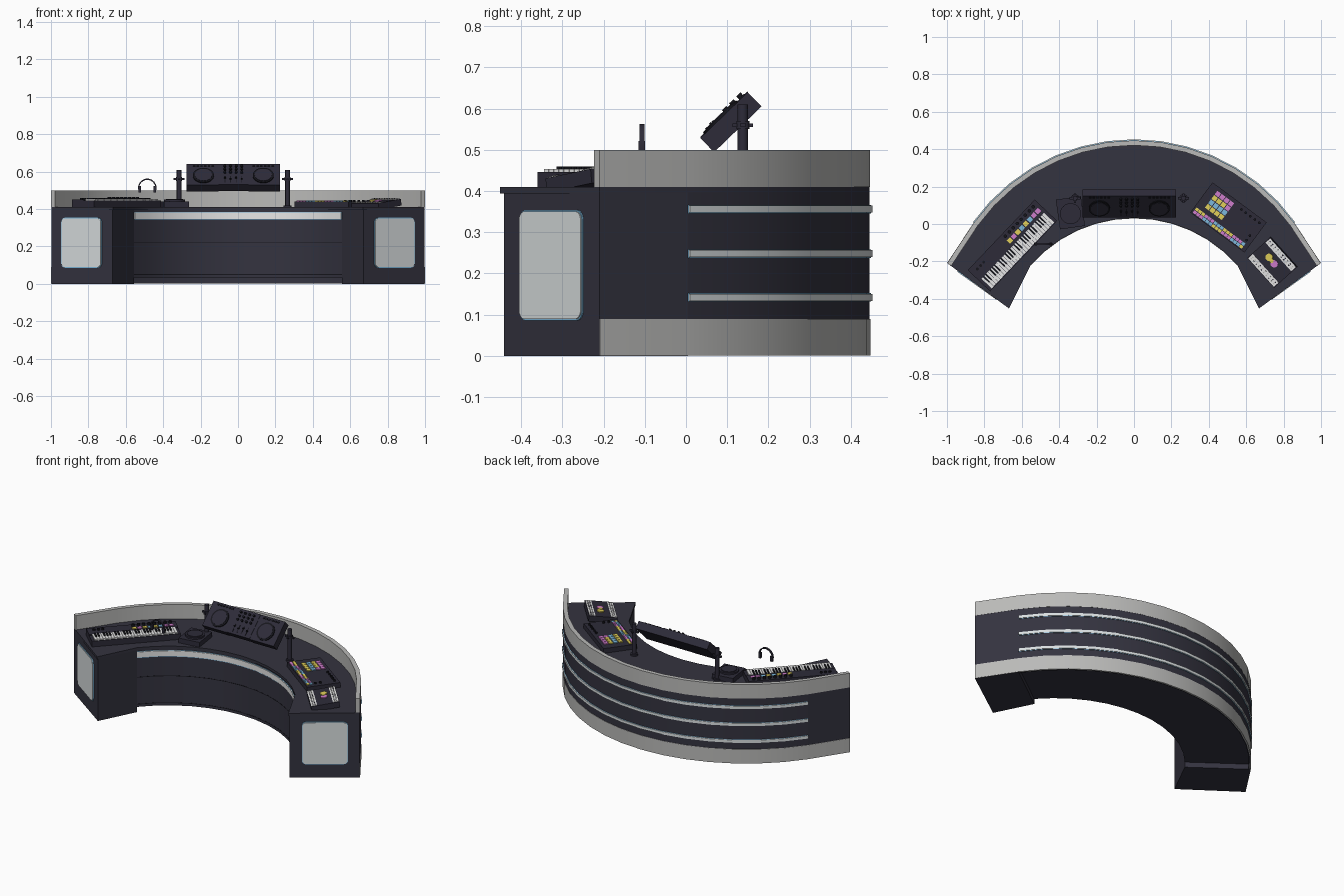
import bpy, bmesh, math, random
from mathutils import Matrix, Vector

if "Cube" in bpy.data.objects:
    bpy.data.objects.remove(bpy.data.objects["Cube"])

random.seed(4)

def colour(name, r, g, b):
    m = bpy.data.materials.new(name)
    m.diffuse_color = (r, g, b, 1)
    m.use_nodes = True
    m.node_tree.nodes["Principled BSDF"].inputs["Base Color"].default_value = m.diffuse_color
    return m

BODY = colour("dark slate", .034, .033, .050)
GEAR = colour("gear charcoal", .026, .024, .040)
BLACK = colour("black", .008, .008, .012)
GREY = colour("trim grey", .49, .49, .48)
PANEL = colour("panel white", .70, .74, .75)
WHITE = colour("key white", .82, .82, .82)
YELLOW = colour("yellow", .75, .62, .10)
PINK = colour("pink", .62, .20, .60)
BLUE = colour("light blue", .20, .48, .72)
PADS = [YELLOW, PINK, BLUE]

def finish(name, bm, mats, M=Matrix()):
    bmesh.ops.recalc_face_normals(bm, faces=bm.faces)
    bm.transform(M)
    me = bpy.data.meshes.new(name)
    bm.to_mesh(me)
    bm.free()
    for m in mats:
        me.materials.append(m)
    for p in me.polygons:
        p.use_smooth = True
    me.set_sharp_from_angle(angle=math.radians(32))
    ob = bpy.data.objects.new(name, me)
    bpy.context.collection.objects.link(ob)
    return ob

def prism(name, poly, z0, z1, mat, M=Matrix()):
    bm = bmesh.new()
    f = bm.faces.new([bm.verts.new((x, y, z0)) for x, y in poly])
    up = bmesh.ops.extrude_face_region(bm, geom=[f])["geom"]
    bmesh.ops.translate(bm, vec=(0, 0, z1 - z0), verts=[v for v in up if isinstance(v, bmesh.types.BMVert)])
    return finish(name, bm, [mat], M)

def boxes(name, M, items, mats):
    """items: (centre, size, material index)"""
    bm = bmesh.new()
    for c, s, mi in items:
        vs = bmesh.ops.create_cube(bm, size=1, matrix=Matrix.Translation(c) @ Matrix.Diagonal((*s, 1)))["verts"]
        for f in {f for v in vs for f in v.link_faces}:
            f.material_index = mi
    return finish(name, bm, mats, M)

def discs(name, M, items, mats, n=24):
    """items: (centre, radius, height, material index)"""
    bm = bmesh.new()
    for c, r, h, mi in items:
        vs = bmesh.ops.create_cone(bm, cap_ends=True, segments=n, radius1=r, radius2=r, depth=h,
                                   matrix=Matrix.Translation(c))["verts"]
        for f in {f for v in vs for f in v.link_faces}:
            f.material_index = mi
    return finish(name, bm, mats, M)

def arc_path(x_end, y_end, y_top, n):
    """circular arc from (-x_end, y_end) over (0, y_top) to (x_end, y_end)"""
    h = y_top - y_end
    r = (x_end ** 2 + h ** 2) / (2 * h)
    a = math.asin(x_end / r)
    return [(r * math.sin(t), y_top - r + r * math.cos(t)) for t in (a * (2 * i / n - 1) for i in range(n + 1))]

def offset(pts, d):
    """shift a left-to-right path outward (to the back) by d"""
    out = []
    for i, p in enumerate(pts):
        a, b = Vector(pts[max(i - 1, 0)]), Vector(pts[min(i + 1, len(pts) - 1)])
        t = (b - a).normalized()
        out.append((p[0] - t.y * d, p[1] + t.x * d))
    return out

def band(name, pts, d0, d1, z0, z1, mat):
    return prism(name, offset(pts, d0) + offset(pts, d1)[::-1], z0, z1, mat)

def place(x, y, z, deg, tilt=0):
    return (Matrix.Translation((x, y, z)) @ Matrix.Rotation(math.radians(deg), 4, 'Z')
            @ Matrix.Rotation(math.radians(tilt), 4, 'X'))

# Curved desk: raised middle, two end pedestals, thin overhanging top
rear_arc = arc_path(.856, .005, .446, 14)
wall = arc_path(.556, -.215, .038, 12)
outer = [(-.998, -.21)] + rear_arc + [(.998, -.21)]
inner = [(-.67, -.442)] + wall + [(.67, -.442)]
prism("desk_middle", rear_arc + wall[::-1], .033, .397, BODY)
for s, side in ((-1, "left"), (1, "right")):
    prism(side + "_pedestal", [(s * x, y) for x, y in ((.998, -.21), (.856, .005), (.556, -.215), (.67, -.442))],
          0, .397, BODY)
top_edge = [(-.668, -.452)] + offset(wall, -.006) + [(.668, -.452)]
prism("desk_top", outer + top_edge[::-1], .394, .41, BODY)
band("rear_rim", outer, -.025, .001, .41, .5, GREY)
band("rear_plinth", outer, -.006, .002, .001, .09, GREY)
band("plinth_backing", rear_arc, -.012, -.005, .001, .036, BODY)
for i, z in enumerate((.142, .248, .356)):
    band(f"rear_light_glow_{i}", rear_arc, -.004, .003, z - .010, z + .010, BLUE)
    band(f"rear_light_{i}", rear_arc, -.004, .007, z - .0085, z + .0085, PANEL)

# Inner wall light and seams
band("inner_light_glow", wall, .004, -.004, .343, .384, BLUE)
band("inner_light", wall, .004, -.008, .348, .382, WHITE)
for z in (.05, .22):
    band("inner_seam", wall, .004, -.001, z - .002, z + .002, BLACK)

# Rounded panels on both end faces
def rounded(w, h, r):
    pts = []
    for k, (sx, sy) in enumerate(((1, 1), (-1, 1), (-1, -1), (1, -1))):
        for j in range(5):
            a = math.pi / 2 * (k + j / 4)
            pts.append((sx * (w / 2 - r) + r * math.cos(a), sy * (h / 2 - r) + r * math.sin(a)))
    return pts

for s, side in ((-1, "left"), (1, "right")):
    M = place(s * .836, -.326, .22, s * 35.5, 90)
    prism(side + "_end_glow", rounded(.265, .268, .025), -.005, .003, BLUE, M)
    prism(side + "_end_panel", rounded(.258, .261, .022), -.005, .006, PANEL, M)

# Keyboard on the left
K = place(-.65, -.115, .41, 46.5)
boxes("keyboard_case", K, [((0, 0, .018), (.52, .165, .036), 0), ((0, .04, .038), (.52, .085, .008), 0)], [GEAR])
n, pitch = 29, .0168
keys = [((-.235 + i * pitch, -.04, .039), (pitch * .9, .075, .010), 0) for i in range(n)]
keys += [((-.235 + (i + .5) * pitch, -.024, .046), (.009, .045, .008), 1) for i in range(n - 1) if i % 7 not in (2, 6)]
boxes("keyboard_keys", K, keys, [WHITE, BLACK])
boxes("keyboard_pads", K, [((.01 + i * .031, .028, .044), (.025, .024, .006), (0, 1, 0, 2, 0, 2, 1, 1)[i])
                           for i in range(8)], PADS)
discs("keyboard_knobs", K, [((.01 + i * .031, .062, .048), .009, .014, 0) for i in range(8)]
      + [((-.22 + i * .025, .05, .045), .008, .010, 0) for i in range(3)], [BLACK], 12)

# Round player beside the keyboard
T = place(-.34, .06, .41, 8)
boxes("player_case", T, [((0, 0, .015), (.135, .16, .03), 0)], [GEAR])
discs("player_platter", T, [((0, -.005, .034), .056, .012, 0), ((0, -.005, .041), .045, .006, 0)], [GEAR], 32)

# Headphones
arc = [(.05 * math.cos(math.radians(a)), .05 * math.sin(math.radians(a))) for a in range(-20, 201, 20)]
H = place(-.485, -.107, .513, 0, 90)
prism("headphone_band", arc + [(x * .86, y * .86) for x, y in arc[::-1]], -.006, .006, GEAR, H)
boxes("headphone_cups", H, [((s * .041, -.008, 0), (.013, .034, .016), 0) for s in (-1, 1)], [GEAR])

# Tilted mixing controller
C = place(-.025, .109, .567, 0, 44)
boxes("controller_decks", C, [((s * .165, 0, 0), (.17, .16, .048), 0) for s in (-1, 1)], [GEAR])
boxes("controller_mixer", C, [((0, .001, .001), (.16, .158, .05), 0)], [GEAR])
discs("controller_jog_wheels", C, [((s * .16, -.01, .025), .056, .010, 0) for s in (-1, 1)]
      + [((s * .16, -.01, .030), .046, .004, 1) for s in (-1, 1)], [BLACK, GEAR], 32)
discs("mixer_knobs", C, [((-.045 + i * .03, .06 - j * .024, .030), .007, .012, 0)
                         for i in range(4) for j in range(3)], [BLACK], 12)
boxes("mixer_faders", C, [((-.045 + i * .03, -.04, .0265), (.004, .05, .002), 0) for i in range(4)]
      + [((-.045 + i * .03, -.03 - .008 * (i % 2), .030), (.010, .006, .008), 0) for i in range(4)], [BLACK])
boxes("deck_buttons", C, [((s * .16 - .05 + i * .02, .066, .025), (.013, .010, .006), 0)
                          for s in (-1, 1) for i in range(6)], [BLACK])

# Stand posts with clamps
for x in (-.315, .265):
    P = place(x, .138, .41, 0)
    discs("stand_post", P, [((0, 0, .1), .0125, .2, 0), ((0, 0, .005), .022, .010, 0), ((0, 0, .15), .016, .02, 0)], [GEAR], 16)
    boxes("stand_clamp", P, [((0, 0, .15), (.06, .012, .010), 0), ((0, 0, .15), (.012, .05, .008), 0)], [GEAR])

# Pad sequencer on the right
S = place(.505, .035, .41, -36.5)
boxes("sequencer_case", S, [((0, 0, .015), (.36, .2, .03), 0)], [GEAR])
rows = [0, 2, 0, 1]
boxes("sequencer_pads", S, [((-.12 + i * .029, -.02 + j * .029, .032), (.025, .025, .008),
                             rows[j] if random.random() < .7 else random.randrange(3))
                            for i in range(4) for j in range(4)], PADS)
boxes("sequencer_steps", S, [((-.16 + i * .0205, -.066 - j * .019, .032), (.018, .016, .006), (i // 3 + j) % 3)
                             for i in range(16) for j in range(2)], PADS)
discs("sequencer_knobs", S, [((.03 + i * .03, .075, .034), .007, .010, 0) for i in range(5)]
      + [((.15, -.01 - i * .03, .034), .007, .010, 0) for i in range(2)], [BLACK], 12)

# Effects unit at the far right
E = place(.74, -.205, .425, -48, 8)
boxes("effects_case", E, [((0, 0, 0), (.215, .165, .035), 0)], [GEAR])
boxes("effects_strips", E, [((0, y, .018), (.205, .034, .004), 0) for y in (-.063, .063)], [WHITE])
boxes("effects_buttons", E, [((-.09 + i * .02, y + j * .012, .021), (.007, .006, .004), random.randrange(2))
                             for i in range(10) for y in (-.069, .057) for j in range(2)], [GEAR, GREY])
discs("effects_dials", E, [((-.032, .008, .020), .020, .008, 0), ((.012, .005, .020), .020, .008, 1),
                           ((-.01, .005, .022), .012, .008, 0)], [YELLOW, PINK], 20)
